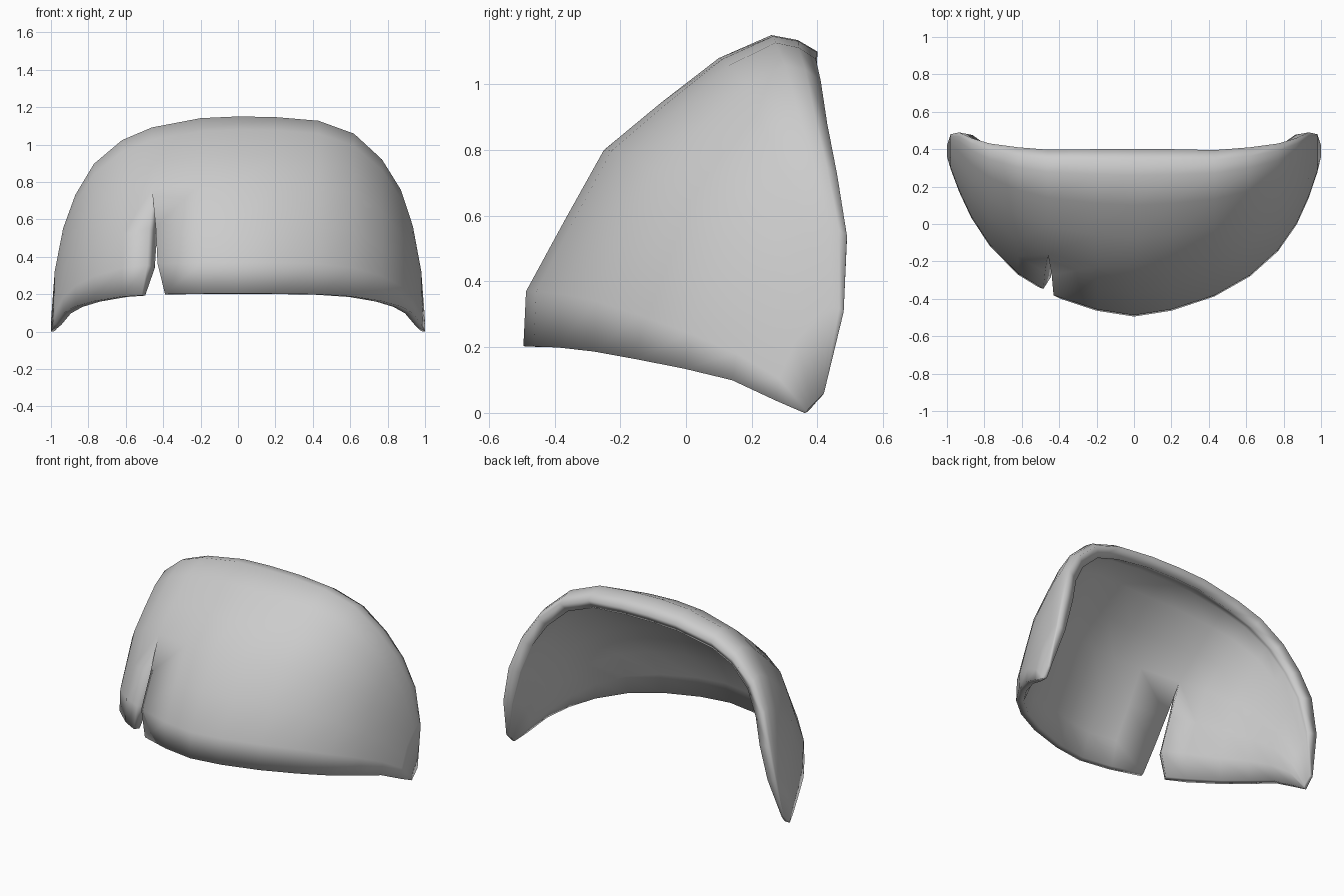
import bpy, bmesh

if "Cube" in bpy.data.objects:
    bpy.data.objects.remove(bpy.data.objects["Cube"])

# Half cross-section: x, forward factor, left forward, height factor, left height, flare, thickness
TABLE = [(0, 1, 1, 1, 1, 0, .9), (0.2, .965, .965, .997, .992, 0, .9), (0.43, .88, .88, .98, .96, -.005, 1),
         (0.62, .76, .75, .92, .89, .01, 1), (0.77, .61, .58, .80, .78, .03, 1),
         (0.87, .45, .41, .66, .635, .06, 1), (0.935, .29, .255, .49, .48, .09, 1),
         (0.98, .14, .12, .28, .28, .08, .8), (1.0, .04, .04, .07, .07, .03, .25)]
# Centre profile from fringe edge to back edge: y, z, flare weight, thickness
ROWS = [(-.495, .203, 0, .045), (-.487, .37, .1, .095), (-.37, .585, .2, .105), (-.25, .8, .35, .105),
        (-.075, .945, .5, .095), (.1, 1.08, .7, .09), (.26, 1.15, .85, .085), (.34, 1.135, .93, .08),
        (.4, 1.1, 1, .075)]
# Slit edges for each row (left x, right x), closed at the fourth row
SLIT = [(-.515, -.39), (-.485, -.43), (-.475, -.44)]
SLIT_X = -.46
PIVOT_Y = .4


def section(x):
    """Interpolate the cross-section factors at x."""
    a = abs(x)
    for p, q in zip(TABLE, TABLE[1:]):
        if a <= q[0]:
            t = (a - p[0]) / (q[0] - p[0])
            return [p[k] + t * (q[k] - p[k]) for k in range(1, 7)]


def point(x, row):
    y, z, w, _ = row
    if abs(x) == 1:                 # straight edge closing each lower tip
        return (x, .36 + .06 * w, .06 * w)
    f, fl, h, hl, flare, _ = section(x)
    if x < 0:
        f = fl
        h = hl if z > .5 else h
    drop = .02 if abs(x) == .98 and w == 0 else 0
    return (x, PIVOT_Y + (y - PIVOT_Y) * f + flare * w, z * h - drop)


# Columns: mirrored, with the slit column doubled
right = [c[0] for c in TABLE[1:]]
left = [-x for x in reversed(right) if x != .43]
cols = [(x, None) for x in left if x < SLIT_X] + [(SLIT_X, 0), (SLIT_X, 1)]
cols += [(x, None) for x in left if x > SLIT_X] + [(0, None)] + [(x, None) for x in right]

# Curved hair panel
bm = bmesh.new()
layer = bm.verts.layers.deform.verify()
grid = []
for x, side in cols:
    column = []
    for j, row in enumerate(ROWS):
        slit = side is not None and j < len(SLIT)
        v = bm.verts.new(point(SLIT[j][side] if slit else x, row))
        thin = .8 if side is not None and j <= len(SLIT) else 1
        v[layer][0] = row[3] * section(x)[5] * thin / .12
        column.append(v)
    grid.append(column)
for i in range(len(cols) - 1):
    if cols[i][1] == 0:
        continue
    for j in range(len(ROWS) - 1):
        bm.faces.new((grid[i][j], grid[i + 1][j], grid[i + 1][j + 1], grid[i][j + 1]))
bmesh.ops.remove_doubles(bm, verts=bm.verts, dist=.0005)
for f in bm.faces:
    f.smooth = True

mesh = bpy.data.meshes.new("hair_fringe")
bm.to_mesh(mesh)
bm.free()
fringe = bpy.data.objects.new("hair_fringe", mesh)
bpy.context.collection.objects.link(fringe)
fringe.vertex_groups.new(name="thickness")

# Shell thickness, thinner at the fringe edge and tips
shell = fringe.modifiers.new("shell", 'SOLIDIFY')
shell.thickness = .12
shell.offset = -1
shell.vertex_group = "thickness"
